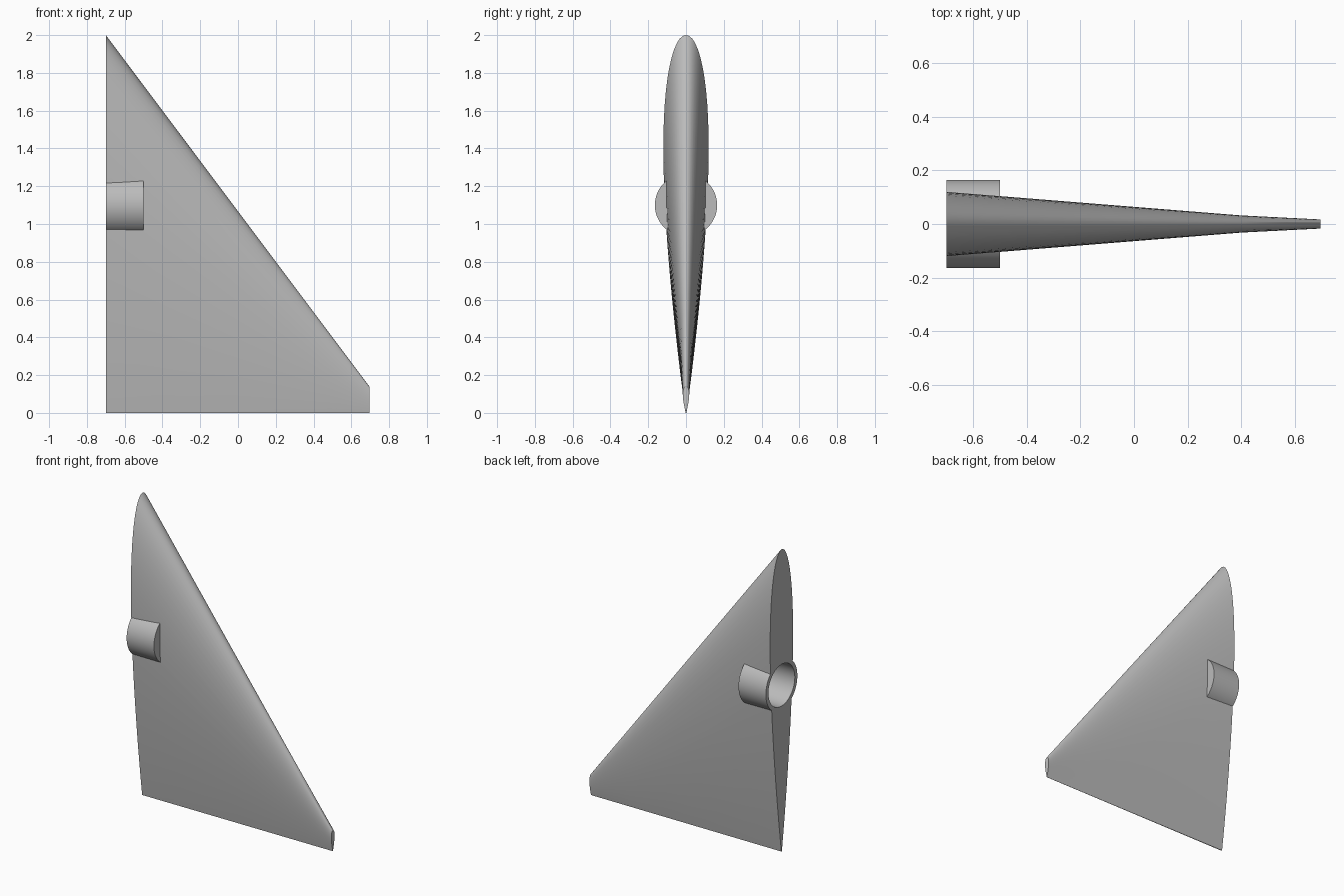
import bpy, bmesh, math
from mathutils import Matrix

cube = bpy.data.objects.get("Cube")
if cube:
    bpy.data.objects.remove(cube, do_unlink=True)

grey = bpy.data.materials.new("neutral_grey")
grey.use_nodes = True
COLOUR = (0.5, 0.5, 0.5, 1)
grey.diffuse_color = COLOUR
grey.node_tree.nodes["Principled BSDF"].inputs["Base Color"].default_value = COLOUR

ROOT_X, TIP_X = -0.7, 0.695
ROOT_CHORD, TIP_CHORD = 2.0, 0.14
HUB_Z, HUB_R, BORE_R, HUB_END = 1.1, 0.165, 0.138, -0.5


def make_object(name, bm):
    bmesh.ops.recalc_face_normals(bm, faces=bm.faces)
    mesh = bpy.data.meshes.new(name)
    bm.to_mesh(mesh)
    bm.free()
    obj = bpy.data.objects.new(name, mesh)
    obj.data.materials.append(grey)
    bpy.context.collection.objects.link(obj)
    return obj


def activate(obj):
    bpy.ops.object.select_all(action='DESELECT')
    obj.select_set(True)
    bpy.context.view_layer.objects.active = obj


def smooth(obj, degrees):
    activate(obj)
    bpy.ops.object.shade_smooth_by_angle(angle=math.radians(degrees))


def half_thickness(t):
    # Symmetric aerofoil, scaled to a peak of about half a unit
    return 5 * (0.2969 * math.sqrt(t) - 0.126 * t - 0.3516 * t**2
                + 0.2843 * t**3 - 0.1015 * t**4)


def section(bm, x, peak, steps=32):
    # One closed aerofoil loop, nose up, trailing edge on the floor
    chord = ROOT_CHORD + (TIP_CHORD - ROOT_CHORD) * (x - ROOT_X) / (TIP_X - ROOT_X)
    ts = [(1 - math.cos(math.pi * i / steps)) / 2 for i in range(steps + 1)]
    side = [(2 * peak * half_thickness(t), chord * (1 - t)) for t in ts]
    loop = [(y, z) for y, z in side] + [(-y, z) for y, z in reversed(side[1:])]
    return [bm.verts.new((x, y, z)) for y, z in loop]


# Tapered fin, lofted through three sections
bm = bmesh.new()
loops = [section(bm, x, peak) for x, peak in
         ((ROOT_X, 0.12), (0.4, 0.032), (TIP_X, 0.017))]
for a, b in zip(loops, loops[1:]):
    for i in range(len(a)):
        j = (i + 1) % len(a)
        bm.faces.new((a[i], a[j], b[j], b[i]))
bm.faces.new(loops[0])
bm.faces.new(loops[-1])
fin = make_object("fin", bm)

# Pocket in the fin root that receives the socket
bm = bmesh.new()
depth = HUB_END - ROOT_X
bmesh.ops.create_cone(
    bm, cap_ends=True, segments=64, radius1=HUB_R - 0.004, radius2=HUB_R - 0.004,
    depth=2 * depth - 0.01,
    matrix=Matrix.Translation((ROOT_X, 0, HUB_Z)) @ Matrix.Rotation(math.pi / 2, 4, 'Y'))
cutter = make_object("pocket_cutter", bm)
cutter.hide_render = True
cut = fin.modifiers.new("pocket", 'BOOLEAN')
cut.operation = 'DIFFERENCE'
cut.solver = 'EXACT'
cut.object = cutter
activate(fin)
bpy.ops.object.modifier_apply(modifier=cut.name)
bpy.data.objects.remove(cutter, do_unlink=True)
smooth(fin, 45)

# Pivot socket: a cup open at the root, spun around its axis
bm = bmesh.new()
profile = [(HUB_END, 0), (HUB_END, HUB_R), (ROOT_X, HUB_R),
           (ROOT_X, BORE_R), (HUB_END - 0.01, BORE_R), (HUB_END - 0.01, 0)]
verts = [bm.verts.new((x, 0, HUB_Z + r)) for x, r in profile]
edges = [bm.edges.new(pair) for pair in zip(verts, verts[1:])]
bmesh.ops.spin(bm, geom=verts + edges, cent=(0, 0, HUB_Z), axis=(1, 0, 0),
               angle=2 * math.pi, steps=64)
bmesh.ops.remove_doubles(bm, verts=bm.verts, dist=0.0001)
smooth(make_object("pivot_socket", bm), 30)
